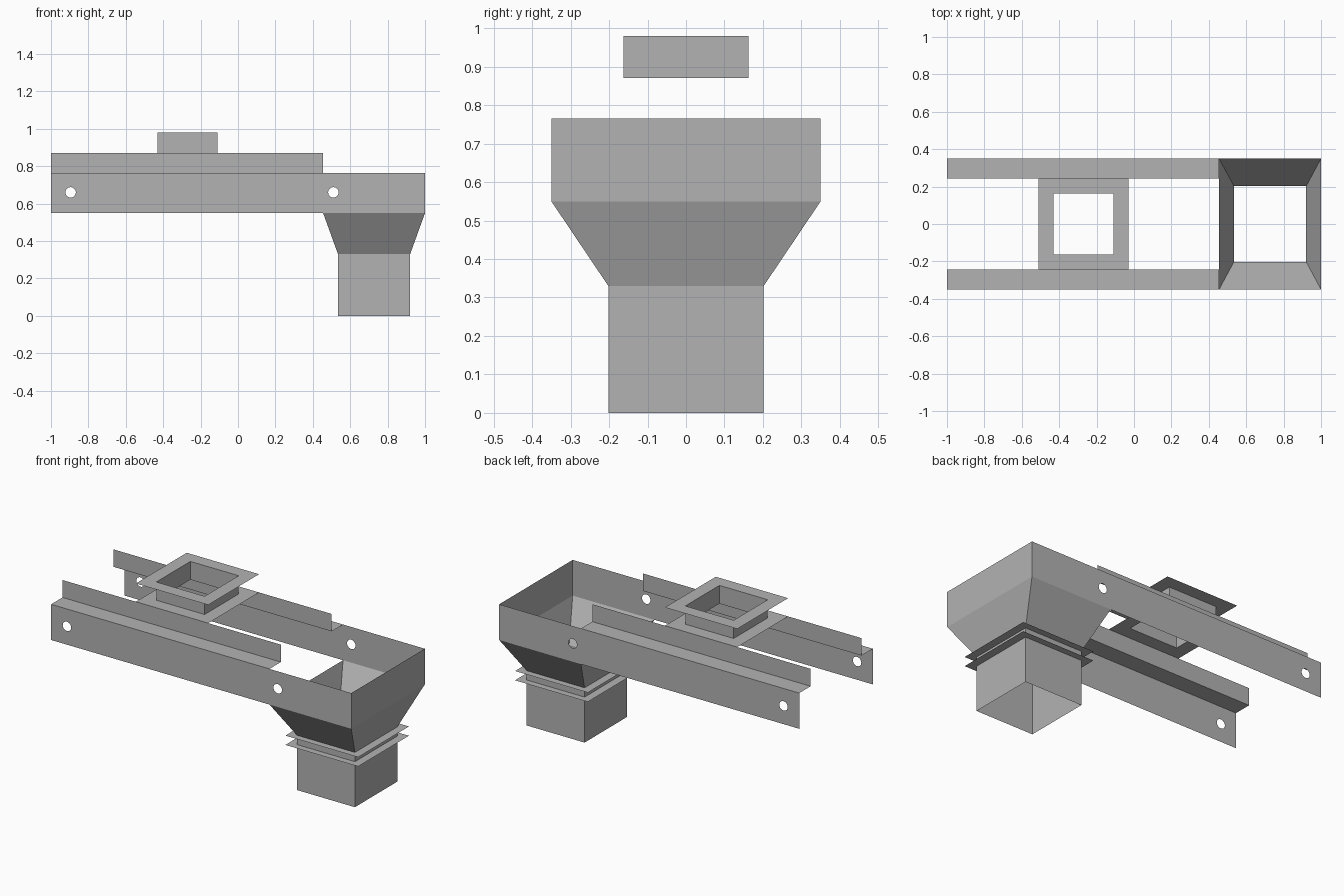
import bpy, bmesh, math

cube = bpy.data.objects.get("Cube")
if cube:
    bpy.data.objects.remove(cube, do_unlink=True)

steel = bpy.data.materials.new("grey sheet steel")
steel.use_nodes = True
GREY = (0.45, 0.45, 0.45, 1)
steel.diffuse_color = GREY
steel.node_tree.nodes["Principled BSDF"].inputs["Base Color"].default_value = GREY


def finish(name, bm):
    mesh = bpy.data.meshes.new(name)
    bm.to_mesh(mesh)
    bm.free()
    mesh.materials.append(steel)
    obj = bpy.data.objects.new(name, mesh)
    bpy.context.collection.objects.link(obj)
    return obj


def ring(bm, cx, hx, hy, z):
    """Rectangular ring of vertices, counter-clockwise from above."""
    return [bm.verts.new((cx + sx * hx, sy * hy, z))
            for sx, sy in ((-1, -1), (1, -1), (1, 1), (-1, 1))]


def duct(name, *sections):
    """Open sheet duct lofted through rectangles, from bottom to top."""
    bm = bmesh.new()
    rings = [ring(bm, *s) for s in sections]
    for a, b in zip(rings, rings[1:]):
        for i in range(4):
            j = (i + 1) % 4
            bm.faces.new((a[i], a[j], b[j], b[i]))
    return finish(name, bm)


def flange(name, z, cx, outer, inner):
    """Flat rectangular collar."""
    bm = bmesh.new()
    a, b = ring(bm, cx, *outer, z), ring(bm, cx, *inner, z)
    for i in range(4):
        j = (i + 1) % 4
        bm.faces.new((a[i], a[j], b[j], b[i]))
    return finish(name, bm)


def strip(name, x0, x1, profile):
    """Folded sheet: a y-z profile drawn along x."""
    bm = bmesh.new()
    rows = [[bm.verts.new((x, y, z)) for x in (x0, x1)] for y, z in profile]
    for a, b in zip(rows, rows[1:]):
        bm.faces.new((a[0], a[1], b[1], b[0]))
    return finish(name, bm)


def drilled_panel(name, y, x0, x1, z0, z1, holes, radius):
    """Flat upright panel with round bolt holes."""
    bm = bmesh.new()
    loops = [[(x0, z0), (x1, z0), (x1, z1), (x0, z1)]]
    for hx, hz in holes:
        loops.append([(hx + radius * math.cos(math.tau * k / 24),
                       hz + radius * math.sin(math.tau * k / 24)) for k in range(24)])
    for loop in loops:
        vs = [bm.verts.new((x, y, z)) for x, z in loop]
        for a, b in zip(vs, vs[1:] + vs[:1]):
            bm.edges.new((a, b))
    side = 1 if y > 0 else -1
    bmesh.ops.triangle_fill(bm, use_beauty=True, edges=bm.edges[:], normal=(0, side, 0))
    bm.normal_update()
    for f in bm.faces:
        if f.normal.y * side < 0:
            f.normal_flip()
    return finish(name, bm)


LOW, TOP, LIP = 0.55, 0.765, 0.87
WIDE, INNER = 0.35, 0.242
MOUTH = 0.455

# Side rails with a stepped upper lip
for label, s in (("front", -1), ("back", 1)):
    drilled_panel(label + "_rail", s * WIDE, -1, 1, LOW, TOP,
                  [(-0.895, 0.66), (0.51, 0.66)], 0.028)
    profile = [(s * WIDE, TOP), (s * INNER, TOP), (s * INNER, LIP)]
    strip(label + "_rail_lip", -1, MOUTH, profile if s < 0 else profile[::-1])

# End wall above the hopper
bm = bmesh.new()
bm.faces.new([bm.verts.new((1, y, z)) for y, z in
              ((-WIDE, LOW), (WIDE, LOW), (WIDE, TOP), (-WIDE, TOP))])
finish("end_wall", bm)

# Outlet hopper, spout and its pair of flanges
OUT = 0.7275
duct("hopper", (OUT, 0.193, 0.202, 0.33), (OUT, 0.2725, WIDE, LOW))
duct("outlet_spout", (OUT, 0.193, 0.202, 0), (OUT, 0.193, 0.202, 0.33))
for label, z in (("upper", 0.33), ("lower", 0.274)):
    flange("outlet_flange_" + label, z, OUT, (0.2425, INNER), (0.193, 0.202))

# Inlet collar between the rails
IN = -0.27
duct("inlet_collar", (IN, 0.161, 0.162, LIP), (IN, 0.161, 0.162, 0.98))
for label, z in (("upper", 0.98), ("lower", LIP)):
    flange("inlet_flange_" + label, z, IN, (0.241, INNER), (0.161, 0.162))
